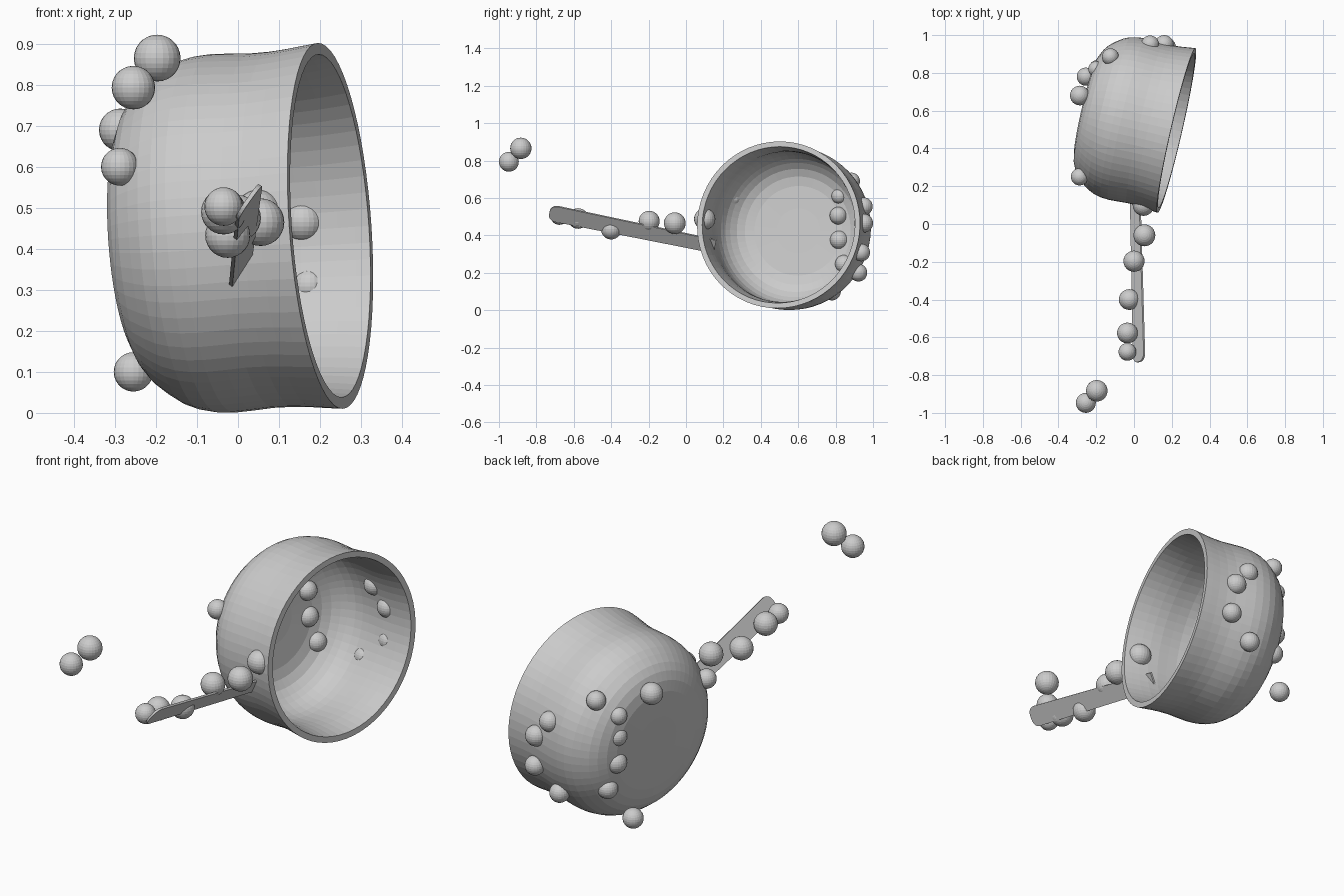
import bpy, bmesh, math
from mathutils import Vector

if "Cube" in bpy.data.objects:
    bpy.data.objects.remove(bpy.data.objects["Cube"])

grey = bpy.data.materials.new("light grey")
grey.diffuse_color = (0.6, 0.6, 0.6, 1)
grey.use_nodes = True
grey.node_tree.nodes["Principled BSDF"].inputs["Base Color"].default_value = grey.diffuse_color


def make_object(name, bm):
    bmesh.ops.recalc_face_normals(bm, faces=bm.faces[:])
    mesh = bpy.data.meshes.new(name)
    bm.to_mesh(mesh)
    bm.free()
    mesh.materials.append(grey)
    ob = bpy.data.objects.new(name, mesh)
    bpy.context.collection.objects.link(ob)
    return ob


# Bowl: closed wall profile (radius, height) spun about the axis, then tipped on its side
rim_centre = Vector((0.225, 0.495, 0.456))
axis = Vector((0.973, -0.224, 0.068)).normalized()
profile = [(0, -.505), (.12, -.505), (.24, -.50), (.29, -.49), (.33, -.472), (.362, -.448),
           (.39, -.415), (.411, -.385), (.426, -.35), (.435, -.31), (.438, -.27),
           (.436, -.22), (.433, -.17), (.434, -.12), (.438, -.075), (.443, -.035), (.447, 0),
           (.419, 0), (.414, -.035), (.409, -.075), (.405, -.12), (.404, -.17),
           (.407, -.22), (.409, -.27), (.406, -.31), (.397, -.35), (.38, -.385),
           (.36, -.41), (.33, -.438), (.29, -.458), (.24, -.468), (.12, -.472), (0, -.472)]
bm = bmesh.new()
verts = [bm.verts.new((r, 0, h)) for r, h in profile]
edges = [bm.edges.new(pair) for pair in zip(verts, verts[1:])]
bmesh.ops.spin(bm, geom=verts + edges, cent=(0, 0, 0), axis=(0, 0, 1),
               angle=math.tau, steps=64, use_duplicate=False)
bmesh.ops.remove_doubles(bm, verts=bm.verts[:], dist=0.0005)
bowl = make_object("bowl", bm)
bowl.rotation_mode = 'QUATERNION'
bowl.rotation_quaternion = axis.to_track_quat('Z', 'Y')
bowl.location = rim_centre

# Handle: thin twisted strap with a rounded end, pushed through the bowl wall
start, end = Vector((0.006, 0.155, 0.341)), Vector((0.0275, -0.73, 0.522))
along = (end - start).normalized()
length = (end - start).length
across = Vector((0.06, 0, 0.088))
across = (across - along * across.dot(along)).normalized()
half, corner = 0.050, 0.040
outline = [(0, -half * 0.85), (0, half * 0.85)]
for sign in (1, -1):
    for i in range(7):
        a = math.pi / 2 * (1 - i / 6 if sign > 0 else i / 6)
        outline.append((length - corner + corner * math.cos(a),
                        sign * (half - corner + corner * math.sin(a))))
thickness = along.cross(across) * 0.010
bm = bmesh.new()
face = bm.faces.new([bm.verts.new(start + along * u + across * v - thickness / 2)
                     for u, v in outline])
extruded = bmesh.ops.extrude_face_region(bm, geom=[face])
bmesh.ops.translate(bm, vec=thickness,
                    verts=[g for g in extruded["geom"] if isinstance(g, bmesh.types.BMVert)])
bmesh.ops.remove_doubles(bm, verts=bm.verts[:], dist=0.0001)
make_object("handle", bm)

# Balls: x, y, z, radius
handle_balls = [(.055, -.06, .465, .058), (0, -.197, .475, .056), (-.025, -.40, .433, .055),
                (-.035, -.577, .49, .055), (-.035, -.677, .503, .047), (.05, .10, .487, .057)]
floating_balls = [(-.197, -.883, .865, .057), (-.255, -.947, .793, .053)]
bowl_balls = [(-.287, .68, .69, .052), (-.288, .25, .60, .046), (-.255, .78, .10, .048),
              (-.19, .815, .505, .047), (-.19, .82, .375, .050), (-.16, .845, .247, .048),
              (-.20, .82, .61, .042), (-.125, .885, .69, .045), (.085, .95, .555, .048),
              (.16, .95, .465, .050), (.175, .937, .308, .047), (.05, .922, .20, .047)]
for group, balls in (("handle_ball", handle_balls), ("floating_ball", floating_balls),
                     ("bowl_ball", bowl_balls)):
    for i, (x, y, z, r) in enumerate(balls):
        bm = bmesh.new()
        bmesh.ops.create_uvsphere(bm, u_segments=24, v_segments=14, radius=r)
        ball = make_object(f"{group}_{i + 1}", bm)
        ball.location = (x, y, z)
